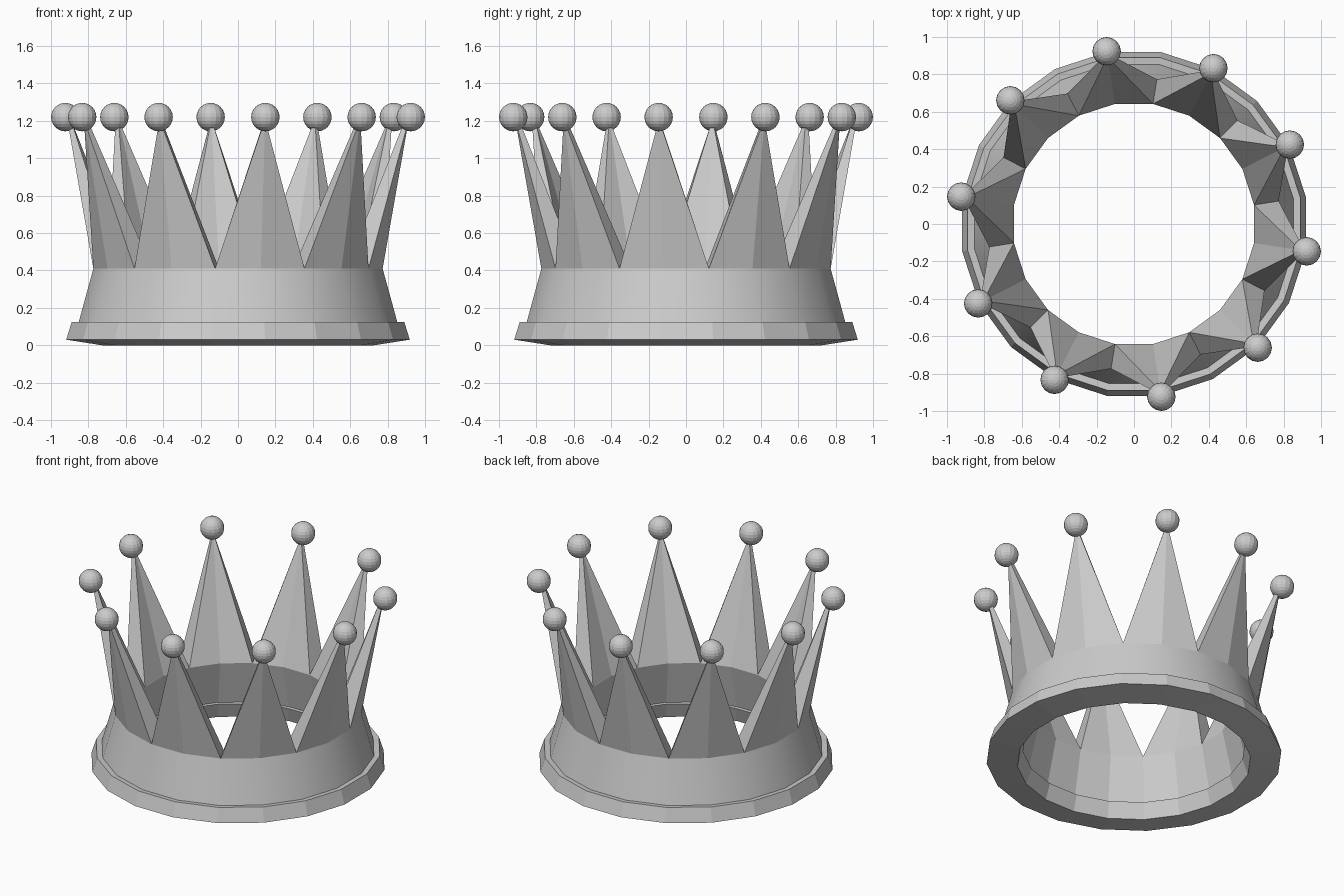
import bpy, bmesh
from math import sin, cos, radians

if "Cube" in bpy.data.objects:
    bpy.data.objects.remove(bpy.data.objects["Cube"])

SPIKES = 10
SIDES = SPIKES * 2
OFFSET = -9  # first spike direction in degrees


def polar(r, step, z):
    a = radians(OFFSET + step * 360 / SIDES)
    return (r * cos(a), r * sin(a), z)


def ring(bm, r, z):
    return [bm.verts.new(polar(r, i, z)) for i in range(SIDES)]


def bridge(bm, a, b, smooth=False):
    for i in range(SIDES):
        j = (i + 1) % SIDES
        f = bm.faces.new((a[i], a[j], b[j], b[i]))
        f.smooth = smooth


def finish(bm, name):
    bmesh.ops.recalc_face_normals(bm, faces=bm.faces[:])
    me = bpy.data.meshes.new(name)
    bm.to_mesh(me)
    bm.free()
    ob = bpy.data.objects.new(name, me)
    bpy.context.collection.objects.link(ob)
    return ob


# Base rim: slightly tilted rectangular section swept around
bm = bmesh.new()
rings = [ring(bm, r, z) for r, z in
         ((0.735, 0.0), (0.93, 0.03), (0.90, 0.125), (0.70, 0.105))]
for k in range(4):
    bridge(bm, rings[k], rings[(k + 1) % 4])
finish(bm, "base_rim")

# Tapered band with spikes growing from its top edge
bm = bmesh.new()
out_low, out_top = ring(bm, 0.869, 0.10), ring(bm, 0.783, 0.41)
in_low, in_top = ring(bm, 0.722, 0.10), ring(bm, 0.65, 0.41)
bridge(bm, out_low, out_top)
bridge(bm, in_low, in_top)
bridge(bm, out_low, in_low)
for i in range(0, SIDES, 2):
    p, n = i - 1, (i + 1) % SIDES
    tip_out = bm.verts.new(polar(0.925, i, 1.21))
    tip_in = bm.verts.new(polar(0.905, i, 1.21))
    for v in (p, n):
        bm.faces.new((out_top[v], out_top[i], tip_out))
        bm.faces.new((in_top[v], in_top[i], tip_in))
        bm.faces.new((out_top[v], in_top[v], tip_in, tip_out))
band = finish(bm, "spiked_band")
for poly in band.data.polygons:
    # only the outer wall of the band is softly shaded
    c, nrm = poly.center, poly.normal
    poly.use_smooth = c.z < 0.3 and c.x * nrm.x + c.y * nrm.y > 0.3
for e in band.data.edges:
    za, zb = (band.data.vertices[v].co.z for v in e.vertices)
    e.use_edge_sharp = abs(za - zb) < 0.01

# Ball on every spike tip
for k in range(SPIKES):
    bpy.ops.mesh.primitive_uv_sphere_add(
        segments=16, ring_count=12, radius=0.076,
        location=polar(0.935, k * 2, 1.22))
    bpy.context.object.name = f"tip_ball_{k + 1}"
